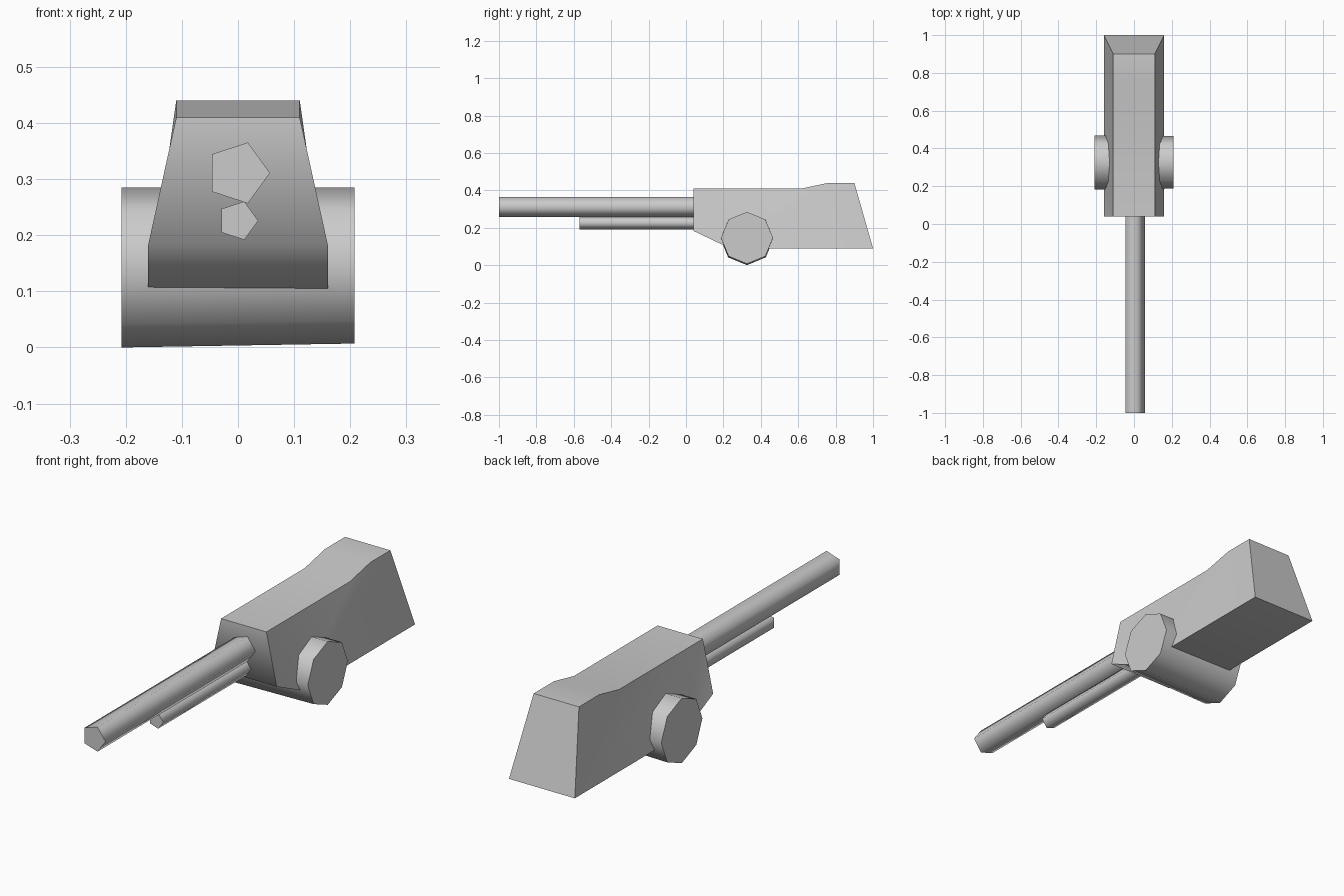
import bpy
import math

if "Cube" in bpy.data.objects:
    bpy.data.objects.remove(bpy.data.objects["Cube"])


def make(name, verts, faces, angle):
    mesh = bpy.data.meshes.new(name)
    mesh.from_pydata(verts, [], faces)
    ob = bpy.data.objects.new(name, mesh)
    bpy.context.collection.objects.link(ob)
    bpy.ops.object.select_all(action='DESELECT')
    bpy.context.view_layer.objects.active = ob
    ob.select_set(True)
    # consistent outward normals, then smooth with sharp corners
    bpy.ops.object.mode_set(mode='EDIT')
    bpy.ops.mesh.select_all(action='SELECT')
    bpy.ops.mesh.normals_make_consistent(inside=False)
    bpy.ops.object.mode_set(mode='OBJECT')
    bpy.ops.object.shade_smooth_by_angle(angle=math.radians(angle))
    return ob


def prism(name, sides, ends, place):
    """Closed prism; ends = two (position, centre u, centre v, radius)."""
    verts = []
    for pos, u, v, r in ends:
        for i in range(sides):
            a = 2 * math.pi * i / sides
            verts.append(place(pos, u + r * math.cos(a), v + r * math.sin(a)))
    faces = [(i, (i + 1) % sides, sides + (i + 1) % sides, sides + i)
             for i in range(sides)]
    faces += [tuple(range(sides)), tuple(range(sides, 2 * sides))]
    return make(name, verts, faces, 75)


# Turret housing: side profile (y, z, half width), clockwise from front bottom
profile = [(0.04, 0.183, 0.16), (0.04, 0.41, 0.11), (0.62, 0.41, 0.11),
           (0.76, 0.44, 0.11), (0.90, 0.44, 0.11), (1.0, 0.09, 0.16),
           (0.235, 0.09, 0.16)]
n = len(profile)
verts = [(s * w, y, z) for s in (1, -1) for y, z, w in profile]
faces = [(i, (i + 1) % n, n + (i + 1) % n, n + i) for i in range(n)]
# right cheek fans from the lower front corner, left from the lower rear one
faces += [(6, i, i + 1) for i in range(5)]
faces += [(n + 5, n + i, n + i + 1) for i in range(1, 4)]
faces += [(n + 5, n + 6, n + 1), (n + 6, n, n + 1)]
make("housing", verts, faces, 68)

# Octagonal trunnion drum running crosswise, very slightly tapered
prism("trunnion_drum", 8,
      [(-0.208, 0.326, 0.1425, 0.1425), (0.208, 0.326, 0.146, 0.139)],
      lambda p, u, v: (p, u, v))

# Five-sided barrels pointing forward
for name, start, x, z, r in (("main_barrel", -1.0, 0.0, 0.311, 0.057),
                             ("lower_barrel", -0.57, 0.0, 0.226, 0.036)):
    prism(name, 5, [(start, x, z, r), (0.05, x, z, r)],
          lambda p, u, v: (u, p, v))
